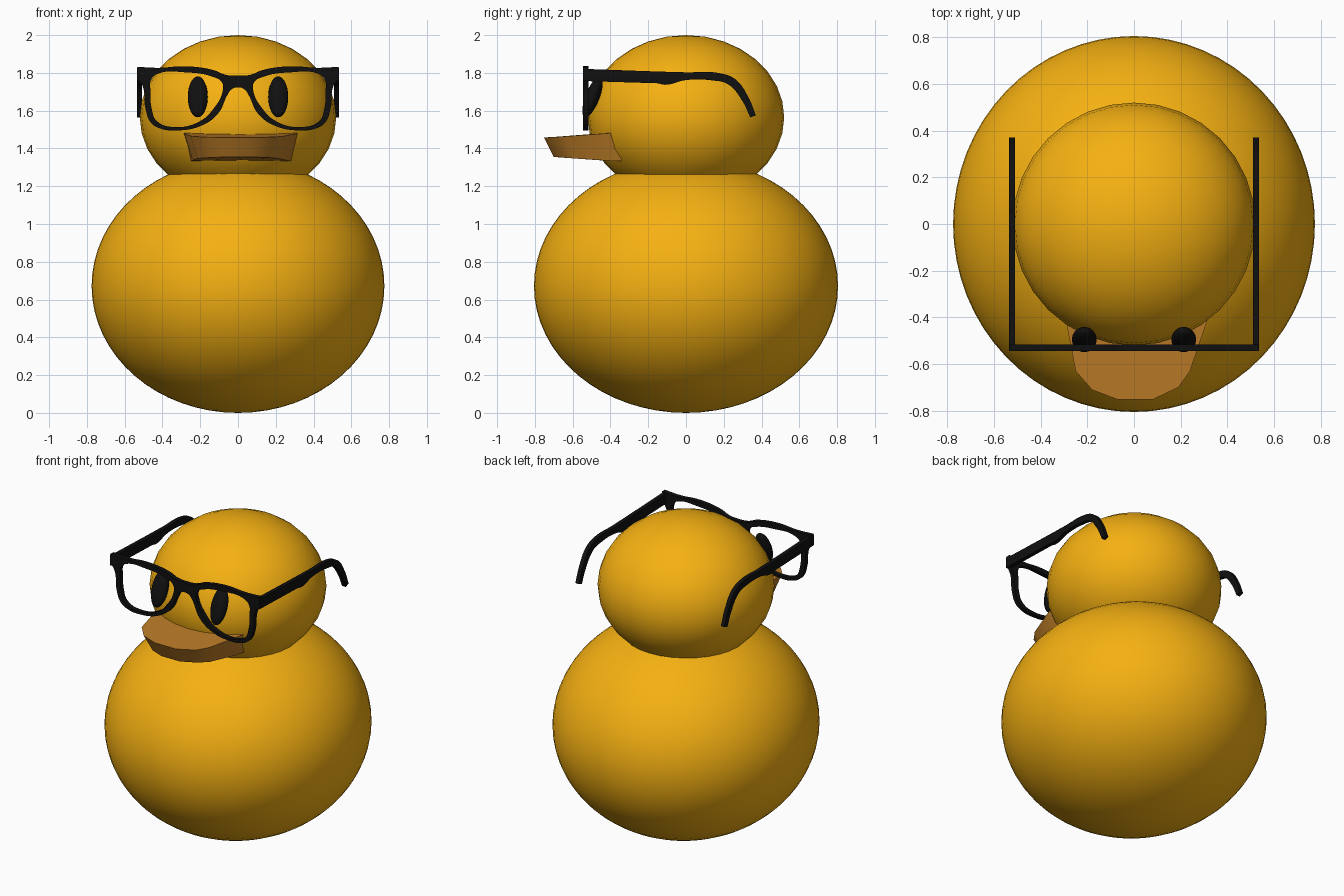
import bpy, bmesh
from math import radians

if "Cube" in bpy.data.objects:
    bpy.data.objects.remove(bpy.data.objects["Cube"])


def material(name, rgb):
    m = bpy.data.materials.new(name)
    m.diffuse_color = (*rgb, 1)
    m.use_nodes = True
    m.node_tree.nodes["Principled BSDF"].inputs["Base Color"].default_value = m.diffuse_color
    return m


YELLOW = material("yellow", (0.92, 0.44, 0.006))
ORANGE = material("orange", (0.50, 0.20, 0.02))
BLACK = material("black", (0.005, 0.005, 0.005))


def ellipsoid(name, loc, radii, mat, seg=32, rings=16, tilt=0):
    bpy.ops.mesh.primitive_uv_sphere_add(segments=seg, ring_count=rings, radius=1,
                                         location=loc, rotation=(tilt, 0, 0))
    ob = bpy.context.object
    ob.name = name
    ob.scale = radii
    ob.data.materials.append(mat)
    bpy.ops.object.shade_smooth()
    return ob


def plate(name, outlines, half, loc, rot, corners=()):
    """Filled outlines (later ones cut holes) extruded to a thin plate."""
    cu = bpy.data.curves.new(name, 'CURVE')
    cu.dimensions, cu.fill_mode, cu.extrude = '2D', 'BOTH', half
    cu.resolution_u = 6
    for pts in outlines:
        sp = cu.splines.new('BEZIER')
        sp.bezier_points.add(len(pts) - 1)
        sp.use_cyclic_u = True
        for bp, p in zip(sp.bezier_points, pts):
            bp.co = (*p, 0)
            kind = 'VECTOR' if p in corners else 'AUTO'
            bp.handle_left_type = bp.handle_right_type = kind
    ob = bpy.data.objects.new(name, cu)
    bpy.context.collection.objects.link(ob)
    ob.location, ob.rotation_euler = loc, rot
    cu.materials.append(BLACK)
    bpy.ops.object.select_all(action='DESELECT')
    ob.select_set(True)
    bpy.context.view_layer.objects.active = ob
    bpy.ops.object.convert(target='MESH')
    bpy.ops.object.shade_smooth_by_angle(angle=radians(35))


# body and head
ellipsoid("body", (0, 0, 0.672), (0.775, 0.805, 0.672), YELLOW, 64, 32)
ellipsoid("head", (0, 0, 1.565), (0.52, 0.52, 0.435), YELLOW)

# eyes, leaning back with the face
for side, s in (("left", 1), ("right", -1)):
    ellipsoid("eye_" + side, (s * 0.213, -0.495, 1.673), (0.053, 0.037, 0.115),
              BLACK, tilt=radians(-21))

# beak: upper and lower outlines joined by side faces
upper = [(-0.29, -0.36, 1.485), (-0.285, -0.45, 1.48), (-0.25, -0.63, 1.465), (-0.18, -0.71, 1.46),
         (-0.07, -0.752, 1.458), (0.08, -0.752, 1.458), (0.19, -0.70, 1.46),
         (0.24, -0.63, 1.465), (0.315, -0.41, 1.48), (0.315, -0.36, 1.485)]
lower = [(-0.25, -0.34, 1.333), (-0.24, -0.45, 1.337), (-0.215, -0.59, 1.347), (-0.15, -0.66, 1.352),
         (-0.06, -0.70, 1.355), (0.07, -0.70, 1.355), (0.16, -0.65, 1.352),
         (0.21, -0.59, 1.347), (0.265, -0.41, 1.335), (0.28, -0.34, 1.333)]
bm = bmesh.new()
top = [bm.verts.new(p) for p in upper]
bot = [bm.verts.new(p) for p in lower]
bm.faces.new(top)
bm.faces.new(bot)
for i in range(len(top)):
    j = (i + 1) % len(top)
    bm.faces.new((top[i], top[j], bot[j], bot[i]))
bmesh.ops.recalc_face_normals(bm, faces=bm.faces)
me = bpy.data.meshes.new("beak")
bm.to_mesh(me)
bm.free()
me.materials.append(ORANGE)
beak = bpy.data.objects.new("beak", me)
bpy.context.collection.objects.link(beak)
bpy.ops.object.select_all(action='DESELECT')
beak.select_set(True)
bpy.context.view_layer.objects.active = beak
bpy.ops.object.shade_smooth_by_angle(angle=radians(40))

# spectacle front: half outline mirrored, with two lens holes
half = [(0.065, 1.79), (0.13, 1.815), (0.28, 1.835), (0.42, 1.827), (0.533, 1.832), (0.533, 1.775),
        (0.503, 1.725), (0.49, 1.61), (0.46, 1.535), (0.41, 1.505), (0.33, 1.495), (0.195, 1.52),
        (0.105, 1.585), (0.055, 1.685), (0.037, 1.71)]
mirror = lambda pts: [(-x, z) for x, z in reversed(pts)]
outer = [(0, 1.785)] + half + [(0, 1.724)] + mirror(half)
lens = [(0.085, 1.75), (0.13, 1.778), (0.28, 1.803), (0.42, 1.797), (0.46, 1.765), (0.463, 1.70),
        (0.457, 1.61), (0.43, 1.545), (0.33, 1.513), (0.20, 1.545), (0.13, 1.61), (0.082, 1.70)]
plate("spectacle_front", [outer, lens, mirror(lens)], 0.014, (0, -0.53, 0), (radians(90), 0, 0),
      corners=[(s * 0.533, z) for s in (1, -1) for z in (1.832, 1.775)])

# spectacle arms
arm = [(-0.545, 1.828), (-0.508, 1.82), (0, 1.803), (0.17, 1.80), (0.26, 1.767), (0.328, 1.676),
       (0.37, 1.575), (0.34, 1.565), (0.296, 1.655), (0.222, 1.74), (0.14, 1.76), (0, 1.762),
       (-0.11, 1.737), (-0.15, 1.745), (-0.545, 1.757)]
for side, s in (("left", 1), ("right", -1)):
    plate("spectacle_arm_" + side, [arm], 0.013, (s * 0.522, 0, 0), (radians(90), 0, radians(90)),
          corners=[arm[0], arm[1], arm[6], arm[7], arm[13], arm[14]])
